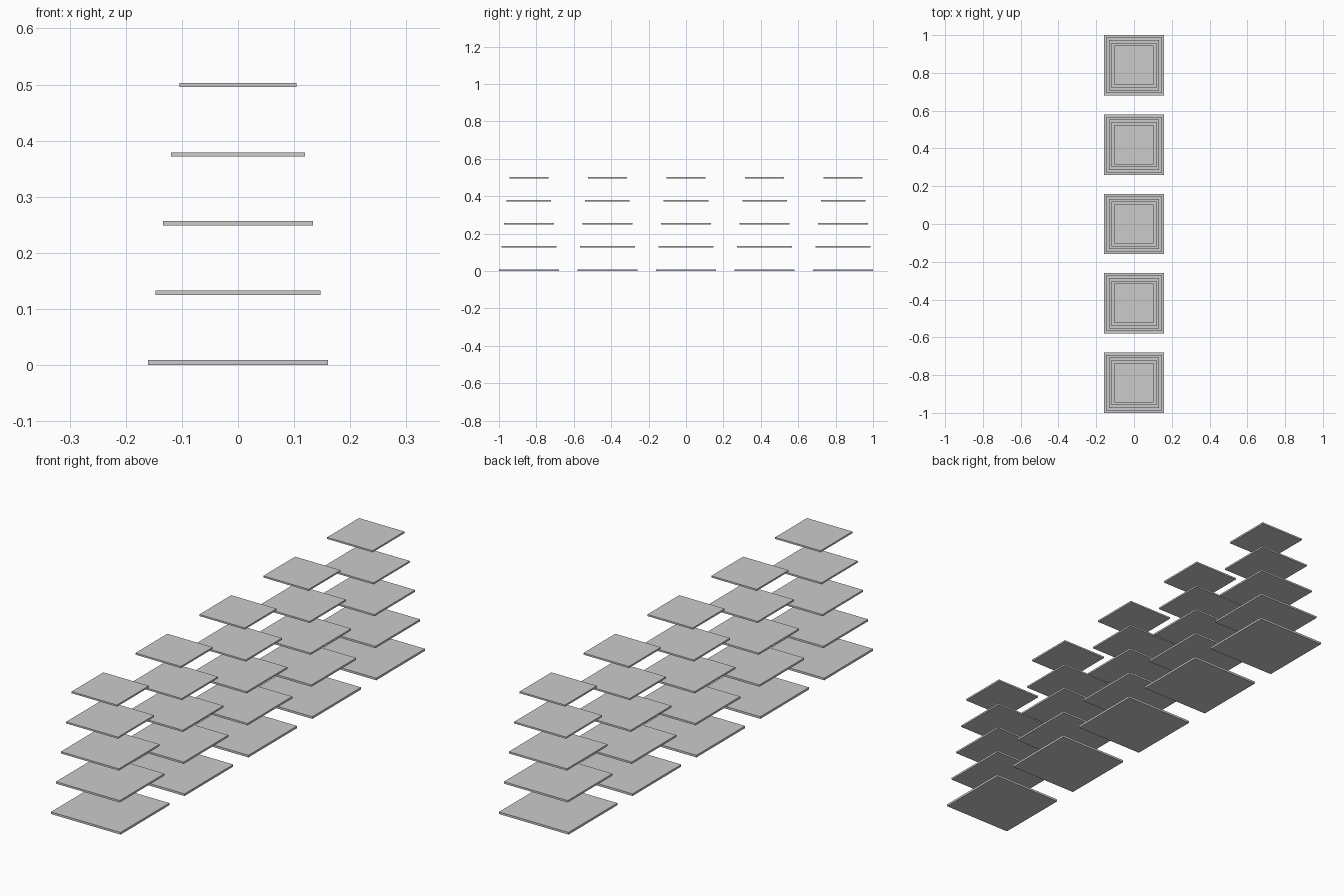
import bpy

if "Cube" in bpy.data.objects:
    bpy.data.objects.remove(bpy.data.objects["Cube"])

# (half width, bottom height, thickness) for each tier, lowest first
TIERS = [
    (0.160, 0.000, 0.009),
    (0.147, 0.125, 0.008),
    (0.1335, 0.249, 0.0075),
    (0.119, 0.372, 0.007),
    (0.1045, 0.496, 0.007),
]
STACKS = 5
SPACING = 0.42


def plate(name, half, y, z, thick):
    bpy.ops.mesh.primitive_cube_add(size=1, location=(0, y, z + thick / 2))
    ob = bpy.context.object
    ob.name = name
    ob.scale = (2 * half, 2 * half, thick)
    bpy.ops.object.transform_apply(location=False, rotation=False, scale=True)


# Row of identical stacks of floating square plates, narrowing upward
for s in range(STACKS):
    y = (s - (STACKS - 1) / 2) * SPACING
    for t, (half, z, thick) in enumerate(TIERS):
        plate(f"stack_{s + 1}_plate_{t + 1}", half, y, z, thick)
